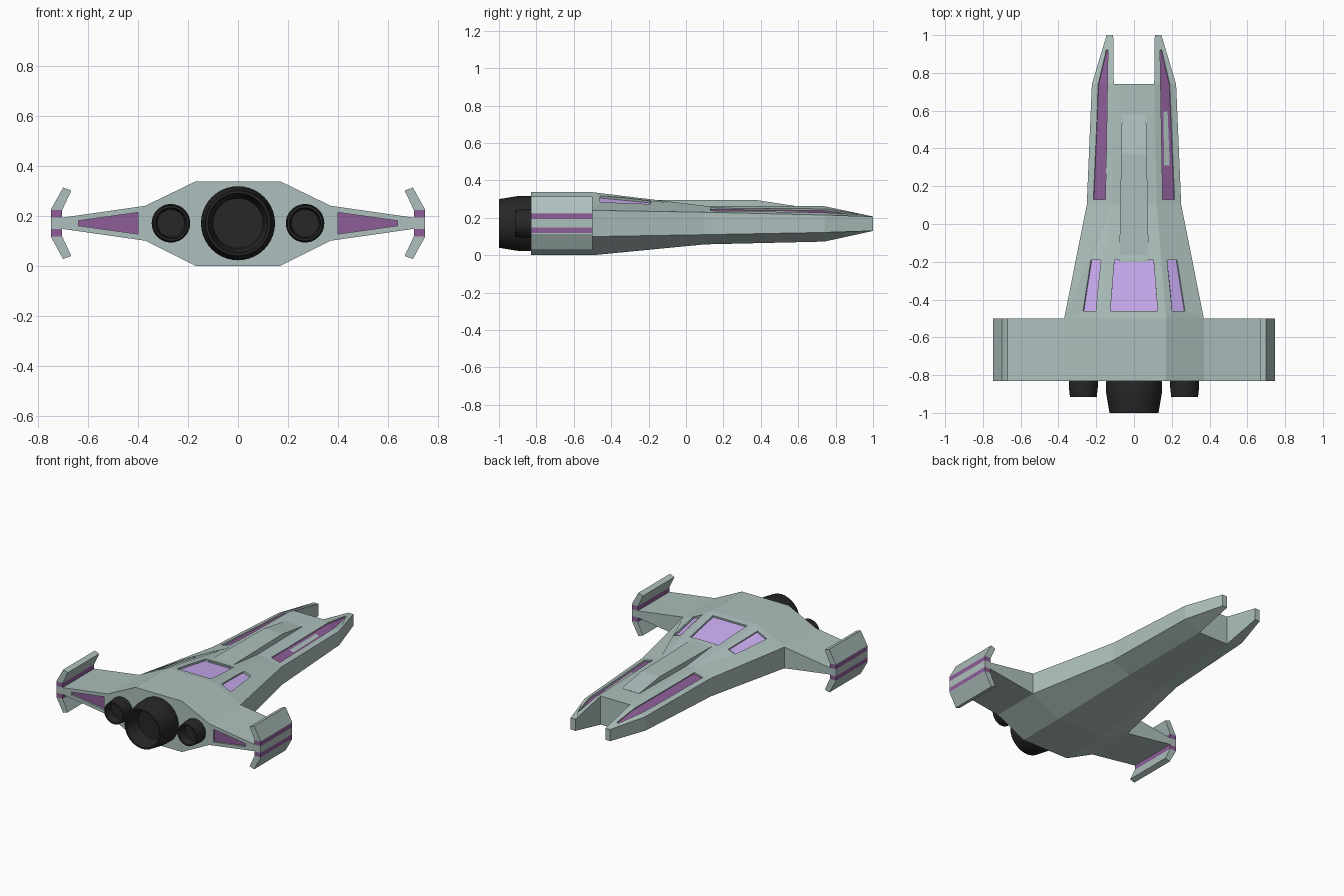
import bpy, bmesh, math
from mathutils import Vector
from mathutils.bvhtree import BVHTree

if "Cube" in bpy.data.objects:
    bpy.data.objects.remove(bpy.data.objects["Cube"])


def material(name, rgb):
    m = bpy.data.materials.new(name)
    m.diffuse_color = (*rgb, 1)
    m.use_nodes = True
    m.node_tree.nodes["Principled BSDF"].inputs["Base Color"].default_value = m.diffuse_color
    return m


HULL = material("hull_grey_green", (0.42, 0.53, 0.51))
PURPLE = material("purple", (0.27, 0.11, 0.31))
GLASS = material("lavender_glass", (0.6, 0.42, 0.9))
BLACK = material("engine_black", (0.02, 0.02, 0.02))


def make(name, bm, mat, mirror=False, recalc=True):
    if recalc:
        bmesh.ops.recalc_face_normals(bm, faces=bm.faces)
    me = bpy.data.meshes.new(name)
    bm.to_mesh(me)
    me.materials.append(mat)
    ob = bpy.data.objects.new(name, me)
    bpy.context.collection.objects.link(ob)
    if mirror:
        ob.modifiers.new("mirror", 'MIRROR')
    return ob


def extrude_xz(name, pts, y0, y1, mat):
    """Prism from an x-z outline, mirrored to both sides."""
    bm = bmesh.new()
    f = bm.faces.new([bm.verts.new((x, y0, z)) for x, z in pts])
    r = bmesh.ops.extrude_face_region(bm, geom=[f])
    vs = [v for v in r["geom"] if isinstance(v, bmesh.types.BMVert)]
    bmesh.ops.translate(bm, verts=vs, vec=(0, y1 - y0, 0))
    return make(name, bm, mat, mirror=True)


# Hull: right half lofted through stations (y, flat half width, side half width, 4 heights)
bm = bmesh.new()
stations = [(-0.83, 0.17, 0.37, 0.337, 0.24, 0.10, 0.0),
            (-0.50, 0.17, 0.37, 0.337, 0.24, 0.10, 0.0),
            (0.10, 0.12, 0.25, 0.264, 0.23, 0.11, 0.058),
            (0.74, 0.107, 0.223, 0.262, 0.215, 0.122, 0.073)]
rings = []
for y, a, b, top, sh, lo, bot in stations:
    rings.append([bm.verts.new(p) for p in (
        (0, y, top), (a, y, top), (b, y, sh), (b, y, lo), (a, y, bot), (0, y, bot))])
for i in range(3):
    for k in range(5):
        if (i, k) != (0, 2):
            bm.faces.new((rings[i][k], rings[i][k + 1], rings[i + 1][k + 1], rings[i + 1][k]))

# Wing stub grown from the open side of the rear section
w = [[bm.verts.new((0.705, y, z)) for z in (0.192, 0.148)] for y in (-0.83, -0.5)]
r0, r1 = rings[0], rings[1]
bm.faces.new((r0[2], w[0][0], w[1][0], r1[2]))
bm.faces.new((r0[3], w[0][1], w[1][1], r1[3]))
bm.faces.new((w[0][0], w[0][1], w[1][1], w[1][0]))
bm.faces.new((r1[2], w[1][0], w[1][1], r1[3]))
bm.faces.new((r0[0], r0[1], r0[2], w[0][0], w[0][1], r0[3], r0[4], r0[5]))

# Nose prong and the slot wall between the prongs
n = rings[3]
bm.faces.new((n[0], n[1], n[4], n[5]))
tip = [bm.verts.new(p) for p in ((0.11, 1, 0.207), (0.145, 1, 0.207), (0.145, 1, 0.13), (0.11, 1, 0.13))]
for k in range(4):
    j = (k + 1) % 4
    bm.faces.new((n[1 + k], n[1 + j], tip[j], tip[k]))
bm.faces.new(tip)
bmesh.ops.recalc_face_normals(bm, faces=bm.faces)
surface = BVHTree.FromBMesh(bm)
hull = make("hull", bm, HULL, mirror=True)


def pocket(name, rows, mat, depth=0.014, normal=None, mirror=True):
    """Recess cut in the hull with a coloured panel on its floor."""
    if normal is None:
        hits = [[surface.ray_cast(Vector((abs(x), y, 1)), Vector((0, 0, -1))) for x, y in r] for r in rows]
        normal = hits[0][0][1]
        rows = [[Vector((x, y, h[0].z)) for (x, y), h in zip(r, hr)] for r, hr in zip(rows, hits)]
    normal = Vector(normal)
    rows = [[Vector(p) for p in r] for r in rows]

    def sheet(offset):
        b = bmesh.new()
        g = [[b.verts.new(p + normal * offset) for p in r] for r in rows]
        for p, q in zip(g, g[1:]):
            b.faces.new((p[0], p[1], q[1], q[0]))
        b.normal_update()
        for f in b.faces:
            if f.normal.dot(normal) < 0:
                f.normal_flip()
        return b

    make(name, sheet(0.002 - depth), mat, mirror, recalc=False)
    b = sheet(-depth)
    r = bmesh.ops.extrude_face_region(b, geom=b.faces[:], use_keep_orig=True)
    vs = [v for v in r["geom"] if isinstance(v, bmesh.types.BMVert)]
    bmesh.ops.translate(b, verts=vs, vec=normal * (depth + 0.04))
    cutter = make(name + "_cutter", b, HULL, mirror)
    cutter.hide_render = True
    cutter.display_type = 'WIRE'
    m = hull.modifiers.new(name, 'BOOLEAN')
    m.object, m.operation, m.solver = cutter, 'DIFFERENCE', 'EXACT'


# Windows, long nose strips and rear wing panels
pocket("centre_window", [((-0.125, -0.46), (0.125, -0.46)), ((-0.103, -0.19), (0.103, -0.19))],
       GLASS, mirror=False)
pocket("side_window", [((0.202, -0.46), (0.27, -0.46)), ((0.175, -0.19), (0.228, -0.19))], GLASS)
pocket("nose_strip", [((0.152, 0.13), (0.215, 0.13)), ((0.141, 0.74), (0.19, 0.74)),
                      ((0.138, 0.92), (0.147, 0.92))], PURPLE, 0.012)
pocket("wing_back_panel", [((0.40, -0.83, 0.127), (0.40, -0.83, 0.213)),
                           ((0.637, -0.83, 0.16), (0.637, -0.83, 0.18))], PURPLE, 0.014, (0, -1, 0))

# Raised spine on the nose, tapering forward
bm = bmesh.new()
side = [(-0.2, 0.296), (0.37, 0.296), (0.58, 0.264), (0.58, 0.22), (-0.2, 0.22)]
cols = [[bm.verts.new((s * (0.078 - 0.018 * (y + 0.2)), y, z)) for y, z in side] for s in (-1, 1)]
for c in cols:
    bm.faces.new(c)
for k in range(5):
    j = (k + 1) % 5
    bm.faces.new((cols[0][k], cols[0][j], cols[1][j], cols[1][k]))
make("spine", bm, HULL)

# Wingtip plates: grey core, purple bands, bent blades above and below
X0, X1, Y0, Y1 = 0.703, 0.747, -0.83, -0.5
extrude_xz("wingtip_core", [(X0, 0.147), (X1, 0.147), (X1, 0.193), (X0, 0.193)], Y0, Y1, HULL)
blade = [(X0, 0.222), (X1, 0.222), (0.747, 0.226), (0.699, 0.313), (0.666, 0.301)]
for label, flip in (("upper", 1), ("lower", -1)):
    def fz(pts):
        return [(x, 0.17 + flip * (z - 0.17)) for x, z in pts]
    extrude_xz(label + "_wingtip_band", fz([(X0, 0.193), (X1, 0.193), (X1, 0.222), (X0, 0.222)]), Y0, Y1, PURPLE)
    extrude_xz(label + "_wingtip_blade", fz(blade), Y0, Y1, HULL)


def engine(name, x, profile):
    """Hollow nozzle: (radius, y) profile spun around the y axis."""
    bm = bmesh.new()
    vs = [bm.verts.new((r, y, 0)) for r, y in profile]
    es = [bm.edges.new(p) for p in zip(vs, vs[1:])]
    bmesh.ops.spin(bm, geom=vs + es, cent=(0, 0, 0), axis=(0, 1, 0), angle=math.tau, steps=40)
    bmesh.ops.remove_doubles(bm, verts=bm.verts, dist=1e-4)
    ob = make(name, bm, BLACK)
    ob.location = (x, 0, 0.17)
    bpy.ops.object.select_all(action='DESELECT')
    ob.select_set(True)
    bpy.context.view_layer.objects.active = ob
    bpy.ops.object.shade_smooth_by_angle(angle=math.radians(30))


# Engines
engine("main_engine", 0, [(0, -0.80), (0.14, -0.80), (0.148, -0.84), (0.148, -0.89), (0.13, -1.0),
                          (0.12, -1.0), (0.10, -0.90), (0, -0.90)])
for label, s in (("left", -1), ("right", 1)):
    engine(label + "_engine", s * 0.268, [(0, -0.80), (0.077, -0.80), (0.077, -0.86), (0.071, -0.915),
                                          (0.062, -0.915), (0.055, -0.86), (0, -0.86)])
